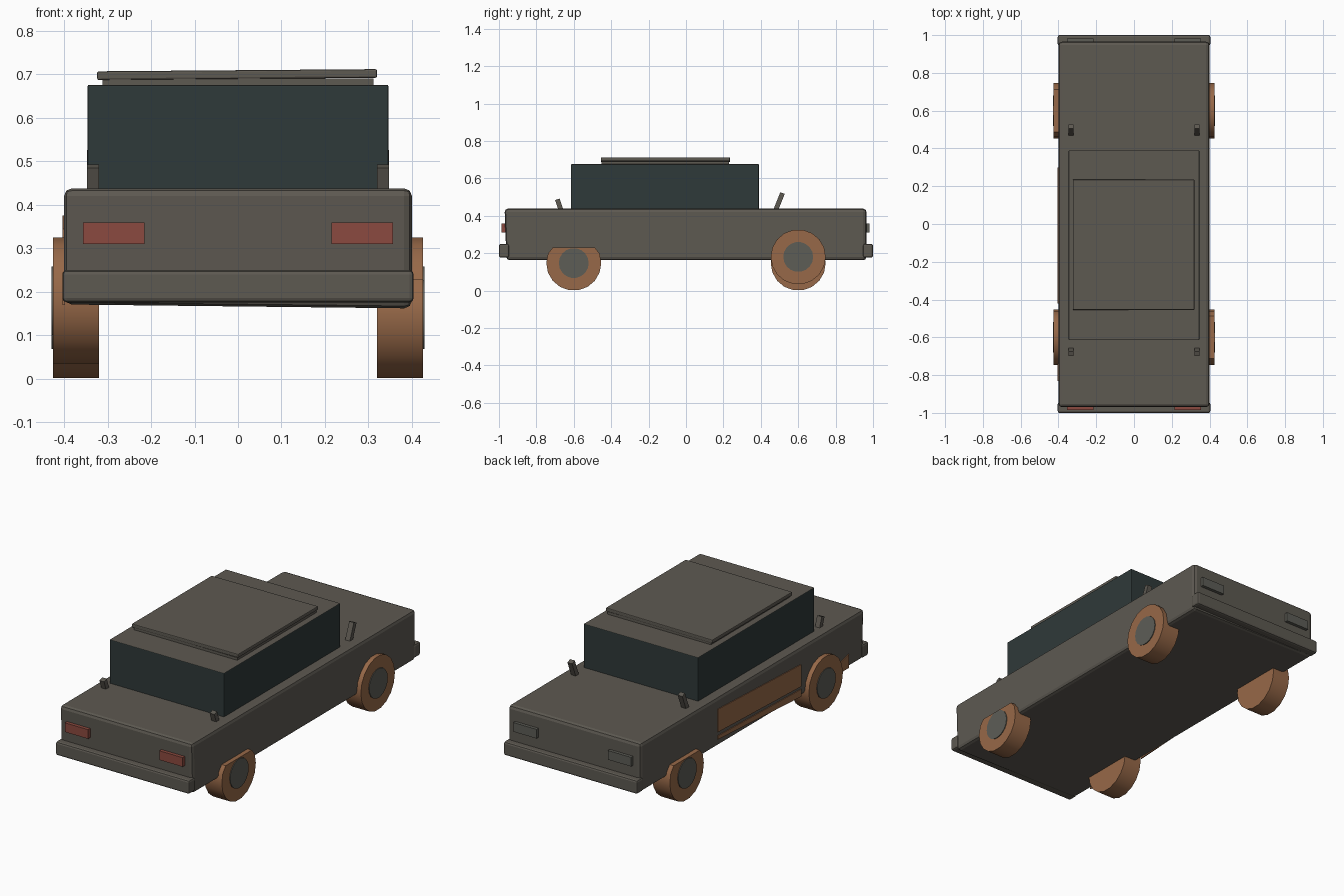
import bpy, bmesh, math
from mathutils import Matrix, Vector

old = bpy.data.objects.get("Cube")
if old:
    bpy.data.objects.remove(old)


def material(name, rgb):
    m = bpy.data.materials.new(name)
    m.use_nodes = True
    m.diffuse_color = (*rgb, 1)
    m.node_tree.nodes["Principled BSDF"].inputs["Base Color"].default_value = (*rgb, 1)
    return m


PAINT = material("weathered grey paint", (0.11, 0.10, 0.083))
RUST = material("rust", (0.31, 0.14, 0.065))
GLASS = material("dark glass", (0.028, 0.041, 0.041))
RED = material("red lamp", (0.26, 0.068, 0.05))
METAL = material("hub metal", (0.11, 0.11, 0.094))


def finish(name, bm, *mats):
    bmesh.ops.recalc_face_normals(bm, faces=bm.faces)
    mesh = bpy.data.meshes.new(name)
    bm.to_mesh(mesh)
    bm.free()
    for m in mats:
        mesh.materials.append(m)
    ob = bpy.data.objects.new(name, mesh)
    bpy.context.collection.objects.link(ob)
    return ob


def box(name, lo, hi, mat, bevel=0, lean=0, warp=None):
    """Box between two corners; lean tilts it about x, warp moves its corners."""
    lo, hi = Vector(lo), Vector(hi)
    bm = bmesh.new()
    bmesh.ops.create_cube(bm, size=1)
    bm.transform(Matrix.Translation((lo + hi) / 2) @ Matrix.Rotation(lean, 4, "X")
                 @ Matrix.Diagonal((*(hi - lo), 1)))
    if warp:
        for v in bm.verts:
            v.co += Vector(warp(v.co))
    if bevel:
        bmesh.ops.bevel(bm, geom=bm.edges[:], offset=bevel, segments=2,
                        profile=0.5, affect="EDGES")
    return finish(name, bm, mat)


def disc(name, radius, x0, x1, y, z, mat, sides, ceiling=None):
    """Cylinder along x, optionally squashed flat below a ceiling height."""
    bm = bmesh.new()
    bmesh.ops.create_cone(bm, cap_ends=True, segments=sides, radius1=radius,
                          radius2=radius, depth=abs(x1 - x0))
    bm.transform(Matrix.Translation(((x0 + x1) / 2, y, z))
                 @ Matrix.Rotation(math.pi / 2, 4, "Y"))
    if ceiling:
        for v in bm.verts:
            v.co.z = min(v.co.z, ceiling)
    ob = finish(name, bm, mat)
    bpy.context.view_layer.objects.active = ob
    bpy.ops.object.select_all(action="DESELECT")
    ob.select_set(True)
    bpy.ops.object.shade_smooth_by_angle(angle=math.radians(35))


def side_plate(name, points, mat):
    """Thin flat patch on the right flank from (y, z) corners."""
    bm = bmesh.new()
    face = bm.faces.new([bm.verts.new((-0.398, y, z)) for y, z in points])
    out = bmesh.ops.extrude_face_region(bm, geom=[face])
    moved = [g for g in out["geom"] if isinstance(g, bmesh.types.BMVert)]
    bmesh.ops.translate(bm, verts=moved, vec=(-0.006, 0, 0))
    finish(name, bm, mat)


# Body shell, slightly bent out of true
box("body", (-0.4, -0.97, 0.168), (0.4, 0.965, 0.435), PAINT, 0.018,
    warp=lambda c: (0, 0.01 if c.z < 0.3 and c.y < 0 else 0,
                    -0.006 if c.x > 0 and c.z < 0.3 else 0.003))

# Cabin: glass sides with a painted top
cabin = box("cabin", (-0.346, -0.615, 0.43), (0.346, 0.39, 0.676), GLASS, 0.004)
cabin.data.materials.append(PAINT)
for p in cabin.data.polygons:
    if p.normal.z > 0.9:
        p.material_index = 1

# Loose roof panel in two layers
box("roof_base", (-0.312, -0.452, 0.67), (0.312, 0.23, 0.69), PAINT)
box("roof_panel", (-0.324, -0.455, 0.687), (0.32, 0.235, 0.707), PAINT, 0.004,
    warp=lambda c: (0, 0, 0.005 * (c.x > 0)))

# Bumpers, lamps and bent posts at both ends
box("front_bumper", (-0.404, -1, 0.176), (0.404, -0.945, 0.25), PAINT, 0.01)
box("rear_bumper", (-0.404, 0.945, 0.176), (0.404, 1, 0.25), PAINT, 0.01)
for side, s in (("left", 1), ("right", -1)):
    xs = sorted((s * 0.215, s * 0.356))
    box(f"{side}_front_lamp", (xs[0], -0.986, 0.31), (xs[1], -0.95, 0.36), RED)
    box(f"{side}_rear_lamp", (xs[0], 0.95, 0.31), (xs[1], 0.982, 0.36), METAL)
    px = sorted((s * 0.319, s * 0.347))
    box(f"{side}_front_post", (px[0], -0.69, 0.425), (px[1], -0.665, 0.49),
        PAINT, lean=0.33)
    box(f"{side}_rear_post", (px[0], 0.485, 0.425), (px[1], 0.51, 0.525),
        PAINT, lean=-0.38)

    # Wheels: one diagonal pair sits low with crushed tops
    for end, y in (("front", -0.6), ("rear", 0.6)):
        low = s * y < 0
        z = 0.147 if low else 0.18
        disc(f"{side}_{end}_tyre", 0.147, s * 0.32, s * 0.425, y, z, RUST, 18,
             0.23 if low else None)
        disc(f"{side}_{end}_hub", 0.08, s * 0.4, s * 0.429, y, z, METAL, 18)

# Rust showing through the right flank
side_plate("rust_door", [(0.3, 0.375), (0.3, 0.25), (-0.42, 0.225), (-0.42, 0.345)], RUST)
side_plate("rust_streak", [(0.3, 0.23), (0.3, 0.21), (-0.42, 0.17), (-0.42, 0.21)], RUST)
side_plate("rust_fender", [(-0.7, 0.21), (-0.7, 0.17), (-0.83, 0.17), (-0.83, 0.245)], RUST)
